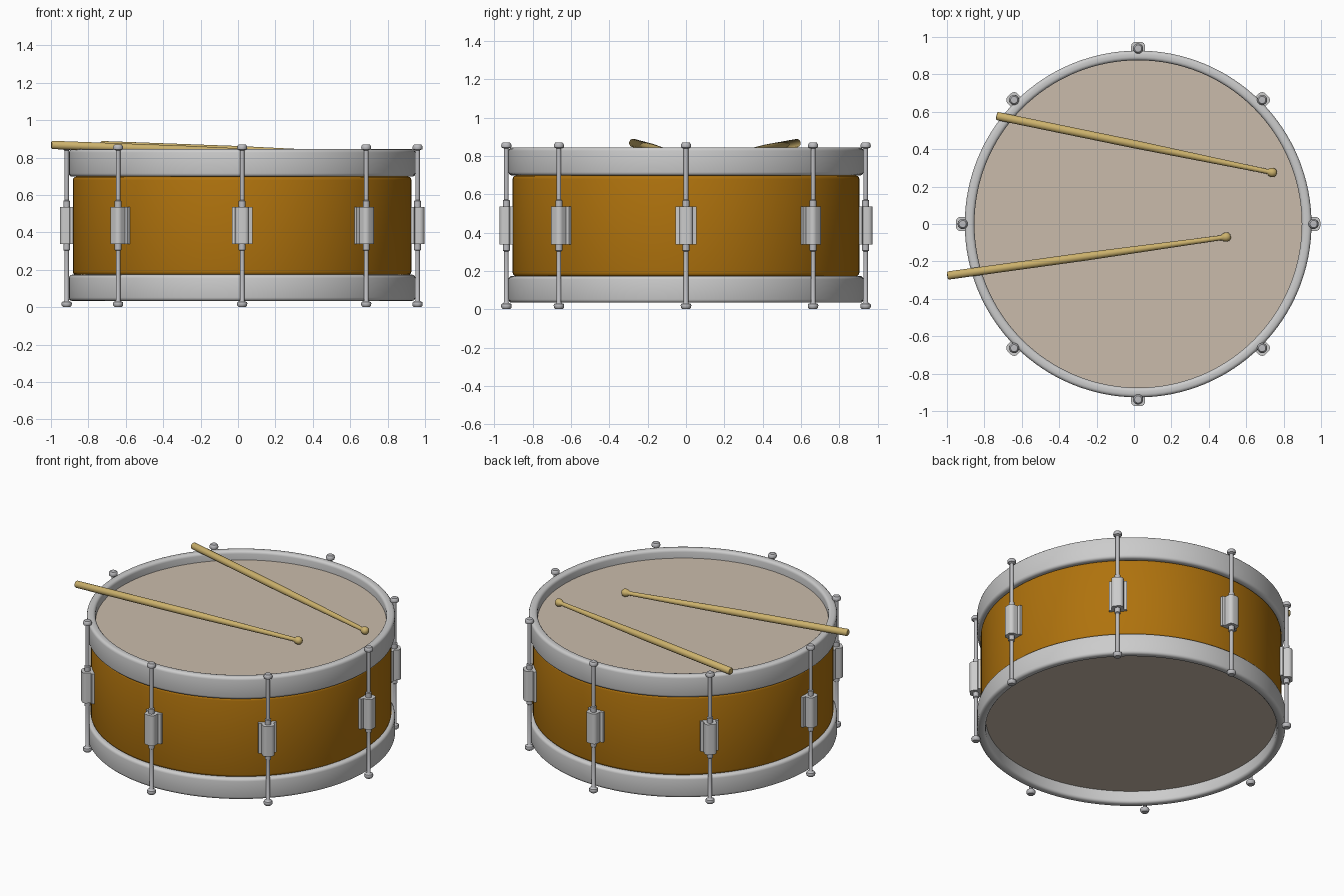
import bpy, bmesh, math
from mathutils import Vector, Matrix

if "Cube" in bpy.data.objects:
    bpy.data.objects.remove(bpy.data.objects["Cube"])

CX = 0.022  # drum axis in x


def material(name, rgb):
    m = bpy.data.materials.new(name)
    m.diffuse_color = (*rgb, 1)
    m.use_nodes = True
    m.node_tree.nodes["Principled BSDF"].inputs["Base Color"].default_value = m.diffuse_color
    return m


wood = material("amber_shell", (0.43, 0.17, 0.004))
skin = material("drum_skin", (0.59, 0.50, 0.41))
maple = material("stick_wood", (0.60, 0.44, 0.15))
steel = material("dark_steel", (0.50, 0.50, 0.52))


def finish(name, bm, matrix, mat=None, bevel=0):
    bmesh.ops.recalc_face_normals(bm, faces=bm.faces)
    me = bpy.data.meshes.new(name)
    bm.to_mesh(me)
    bm.free()
    ob = bpy.data.objects.new(name, me)
    bpy.context.collection.objects.link(ob)
    ob.matrix_world = matrix
    if mat:
        me.materials.append(mat)
    bpy.ops.object.select_all(action='DESELECT')
    ob.select_set(True)
    bpy.context.view_layer.objects.active = ob
    if bevel:
        b = ob.modifiers.new("bevel", 'BEVEL')
        b.width, b.segments, b.limit_method = bevel, 3, 'ANGLE'
        bpy.ops.object.shade_smooth()
    else:
        bpy.ops.object.shade_smooth_by_angle(angle=math.radians(40))
    return ob


def lathe(name, profile, steps, matrix, mat=None, closed=False, bevel=0):
    """Spin (radius, height) points around z."""
    bm = bmesh.new()
    vs = [bm.verts.new((r, 0, z)) for r, z in profile]
    pairs = list(zip(vs, vs[1:])) + ([(vs[-1], vs[0])] if closed else [])
    es = [bm.edges.new(p) for p in pairs]
    bmesh.ops.spin(bm, geom=vs + es, cent=(0, 0, 0), axis=(0, 0, 1),
                   angle=math.tau, steps=steps, use_duplicate=False)
    bmesh.ops.remove_doubles(bm, verts=bm.verts, dist=1e-5)
    return finish(name, bm, matrix, mat, bevel)


drum = Matrix.Translation((CX, 0, 0))


def ring(name, r0, r1, z0, z1, mat, bevel):
    lathe(name, [(r0, z0), (r1, z0), (r1, z1), (r0, z1)], 128, drum, mat, True, bevel)


# Shell, hoops and heads
ring("shell", 0.86, 0.905, 0.172, 0.698, wood, 0.018)
ring("top_hoop", 0.875, 0.927, 0.698, 0.845, None, 0.018)
ring("bottom_hoop", 0.875, 0.927, 0.034, 0.174, None, 0.018)
for name, z in (("top_head", 0.777), ("bottom_head", 0.113)):
    lathe(name, [(0, z), (0.878, z), (0.878, z + 0.01), (0, z + 0.01)], 128, drum, skin)

# Tension rods with end nuts and collars, and lug casings
rod = [(0, 0.001), (0.019, 0.001), (0.026, 0.008), (0.028, 0.020), (0.025, 0.028),
       (0.015, 0.032), (0.012, 0.036), (0.012, 0.302), (0.018, 0.306),
       (0.018, 0.568), (0.012, 0.572), (0.012, 0.838), (0.015, 0.841),
       (0.025, 0.844), (0.027, 0.852), (0.025, 0.863), (0.019, 0.870), (0, 0.871)]
for i in range(8):
    m = drum @ Matrix.Rotation(i * math.tau / 8, 4, 'Z')
    lathe(f"tension_rod_{i}", rod, 20, m @ Matrix.Translation((0.938, 0, 0)), steel)
    # casing: wide foot on the shell with a round-cornered front around the rod
    half = [(0.895, 0.055), (0.920, 0.055), (0.924, 0.037)]
    half += [(0.950 + 0.024 * math.sin(a), 0.013 + 0.024 * math.cos(a))
             for a in (math.pi / 2 * k / 6 for k in range(7))]
    outline = half + [(x, -y) for x, y in reversed(half)]
    bm = bmesh.new()
    face = bm.faces.new([bm.verts.new((x, y, 0.337)) for x, y in outline])
    ext = bmesh.ops.extrude_face_region(bm, geom=[face])["geom"]
    bmesh.ops.translate(bm, vec=(0, 0, 0.2),
                        verts=[v for v in ext if isinstance(v, bmesh.types.BMVert)])
    finish(f"lug_{i}", bm, m)

# Drumsticks resting on the hoop and the head
stick = [(0, 0), (0.017, 0), (0.022, 0.006), (0.022, 0.75), (0.013, 1.475),
         (0.014, 1.482), (0.021, 1.490), (0.025, 1.505), (0.022, 1.520),
         (0.012, 1.529), (0, 1.531)]
for name, butt, tip in (("front_drumstick", (-0.998, -0.276, 0.868), (0.513, -0.067, 0.812)),
                        ("back_drumstick", (-0.735, 0.578, 0.867), (0.765, 0.270, 0.812))):
    a, d = Vector(butt), Vector(tip) - Vector(butt)
    lathe(name, stick, 24,
          Matrix.Translation(a) @ d.to_track_quat('Z', 'Y').to_matrix().to_4x4(), maple)
